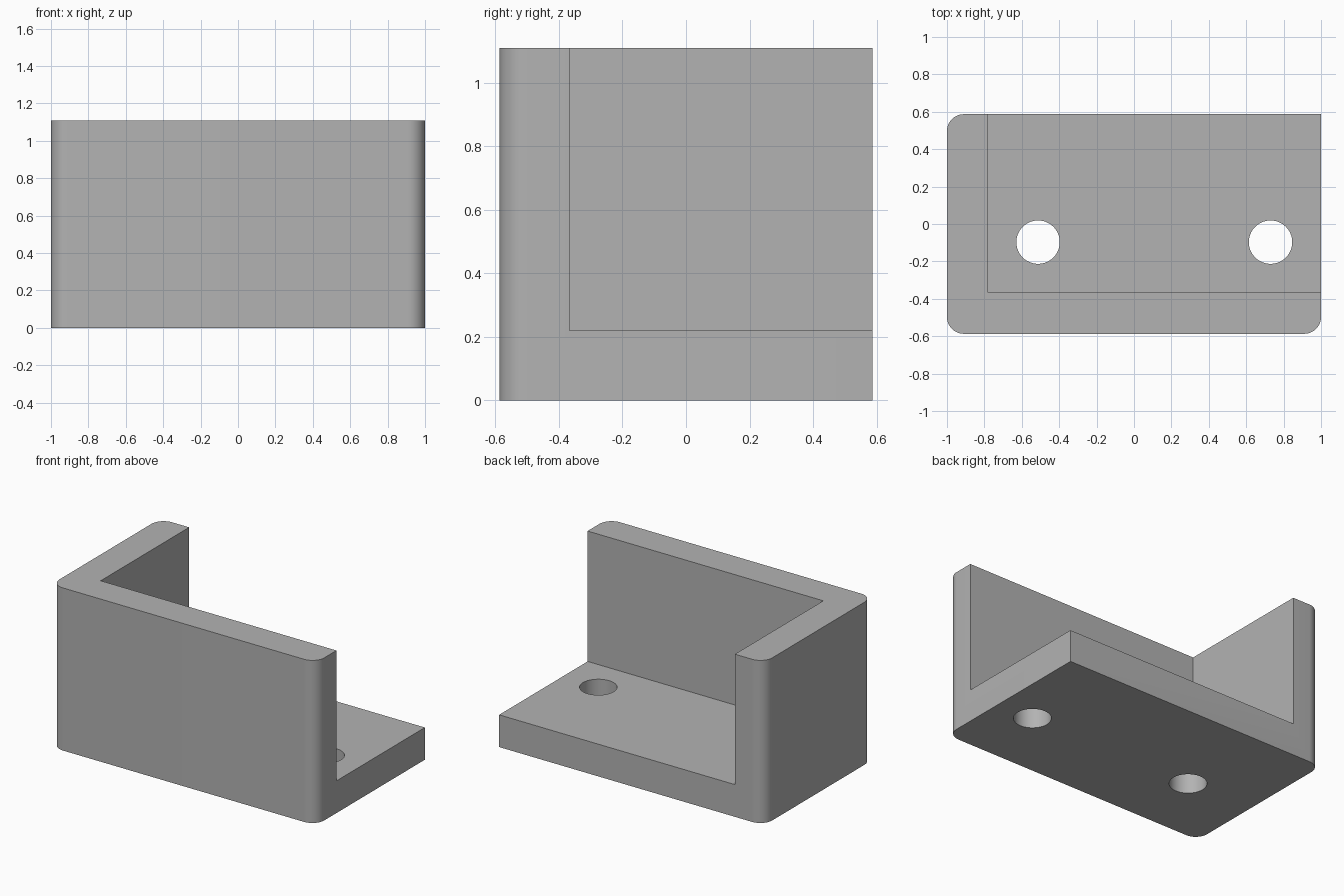
import bpy, bmesh
from math import radians, cos, sin

if "Cube" in bpy.data.objects:
    bpy.data.objects.remove(bpy.data.objects["Cube"], do_unlink=True)

HX, HY, HEIGHT = 1.0, 0.587, 1.11    # half width, half depth, height
WALL, ROUND = 0.22, 0.09             # wall thickness, corner radius
HOLE_R, HOLE_Y = 0.116, -0.097

grey = bpy.data.materials.new("plain grey")
grey.use_nodes = True
colour = (0.45, 0.45, 0.45, 1)
grey.diffuse_color = colour
grey.node_tree.nodes["Principled BSDF"].inputs["Base Color"].default_value = colour


def extrude_outline(name, points, z0, z1):
    """Solid prism from a counter-clockwise outline."""
    bm = bmesh.new()
    face = bm.faces.new([bm.verts.new((x, y, z0)) for x, y in points])
    top = bmesh.ops.extrude_face_region(bm, geom=[face])["geom"]
    bmesh.ops.translate(bm, vec=(0, 0, z1 - z0),
                        verts=[v for v in top if isinstance(v, bmesh.types.BMVert)])
    bmesh.ops.recalc_face_normals(bm, faces=bm.faces)
    mesh = bpy.data.meshes.new(name)
    bm.to_mesh(mesh)
    bm.free()
    mesh.materials.append(grey)
    obj = bpy.data.objects.new(name, mesh)
    bpy.context.collection.objects.link(obj)
    return obj


def arc(cx, cy, radius, start, sweep, steps):
    angles = [radians(start + sweep * i / steps) for i in range(steps + 1)]
    return [(cx + radius * cos(a), cy + radius * sin(a)) for a in angles]


# Block with three rounded upright edges and one square one
ix, iy = HX - ROUND, HY - ROUND
outline = [(HX, HY)]
for cx, cy, start in ((-ix, iy, 90), (-ix, -iy, 180), (ix, -iy, 270)):
    outline += arc(cx, cy, ROUND, start, 90, 12)
bracket = extrude_outline("corner_bracket", outline, 0, HEIGHT)

# Open pocket above the floor, leaving a front wall and a right wall
x0, y0 = -HX + WALL, -HY + WALL
cutters = [extrude_outline("pocket_cutter",
                           [(x0, y0), (2, y0), (2, 2), (x0, 2)], WALL, 2)]

# Two screw holes through the floor
for side, x in (("right", -0.513), ("left", 0.73)):
    circle = arc(x, HOLE_Y, HOLE_R, 0, 360, 64)[:-1]
    cutters.append(extrude_outline(side + "_hole_cutter", circle, -0.2, 0.5))

bpy.ops.object.select_all(action="DESELECT")
bracket.select_set(True)
bpy.context.view_layer.objects.active = bracket
for cutter in cutters:
    cutter.hide_render = True
    mod = bracket.modifiers.new(cutter.name, "BOOLEAN")
    mod.operation = "DIFFERENCE"
    mod.solver = "EXACT"
    mod.object = cutter
    bpy.ops.object.modifier_apply(modifier=mod.name)
    bpy.data.objects.remove(cutter, do_unlink=True)

bpy.ops.object.shade_smooth_by_angle(angle=radians(30))
